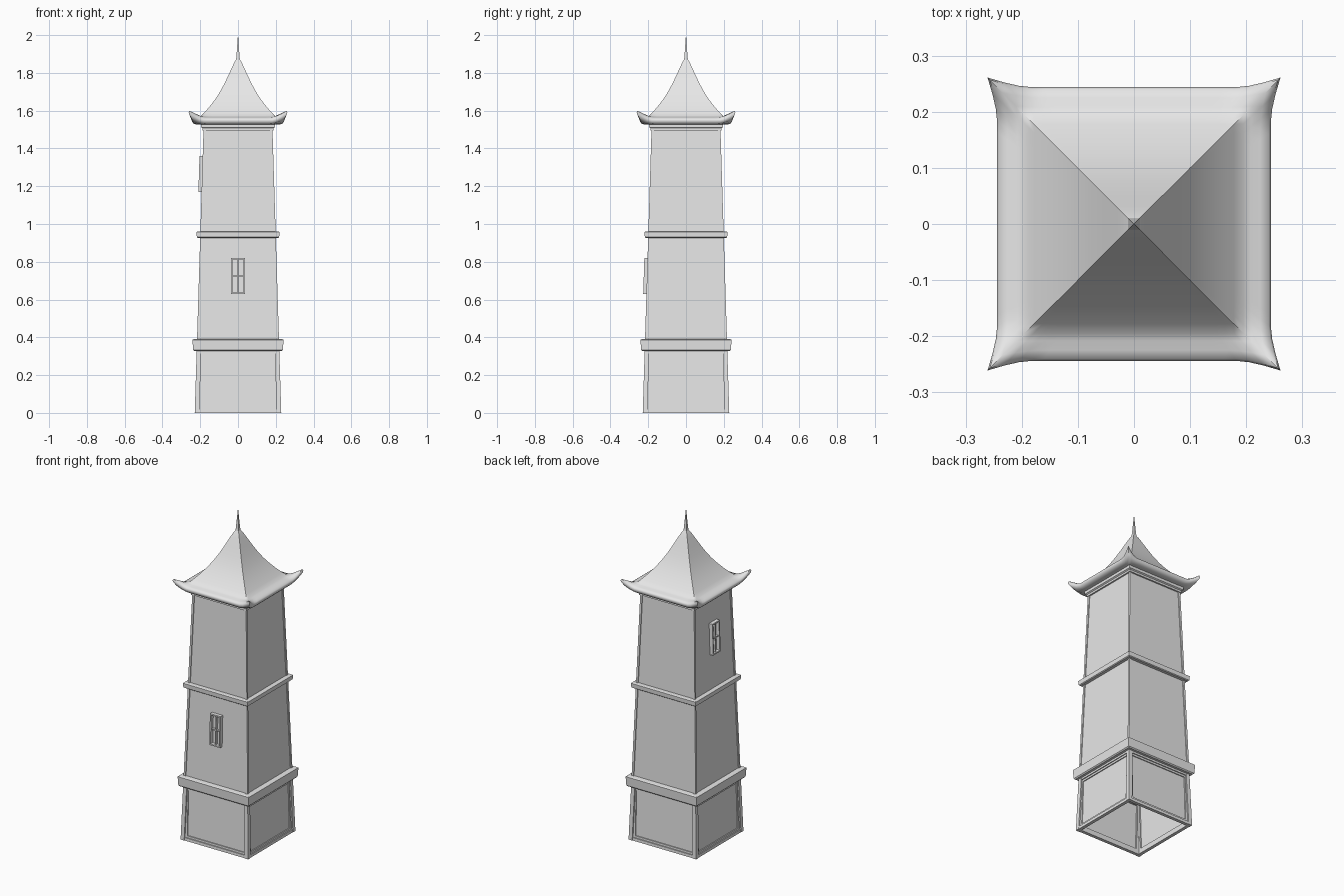
import bpy, math
from mathutils import Matrix, Vector

cube = bpy.data.objects.get("Cube")
if cube:
    bpy.data.objects.remove(cube, do_unlink=True)

grey = bpy.data.materials.new("pale grey")
grey.use_nodes = True
grey.diffuse_color = (0.8, 0.8, 0.8, 1)
grey.node_tree.nodes["Principled BSDF"].inputs["Base Color"].default_value = (0.8, 0.8, 0.8, 1)


def w(z):
    """Half width of the tapering tower at height z."""
    return 0.229 - 0.031 * z


def make(name, verts, faces):
    mesh = bpy.data.meshes.new(name)
    mesh.from_pydata(verts, [], faces)
    mesh.materials.append(grey)
    obj = bpy.data.objects.new(name, mesh)
    bpy.context.collection.objects.link(obj)
    return obj


def loft(name, rings, cap_start=True, cap_end=True):
    """Skin a stack of closed rings that run anticlockwise."""
    n = len(rings[0])
    faces = [(k * n + i, k * n + (i + 1) % n, (k + 1) * n + (i + 1) % n, (k + 1) * n + i)
             for k in range(len(rings) - 1) for i in range(n)]
    if cap_start:
        faces.append(tuple(reversed(range(n))))
    if cap_end:
        faces.append(tuple(range(n * (len(rings) - 1), n * len(rings))))
    return make(name, [p for ring in rings for p in ring], faces)


def square(h, z):
    return [(-h, -h, z), (h, -h, z), (h, h, z), (-h, h, z)]


def stack(name, profile, **caps):
    return loft(name, [square(h, z) for h, z in profile], **caps)


def on_wall(name, side, u0, u1, z0, z1, inner, outer):
    """Box lying on a sloping wall; side 0 is the front, counted anticlockwise."""
    turn = Matrix.Rotation(side * math.pi / 2, 3, 'Z')
    rings = [[turn @ Vector((u, -(w(z) + d), z)) for u, d in
              ((u0, outer), (u1, outer), (u1, inner), (u0, inner))] for z in (z0, z1)]
    return loft(name, rings)


def corner_posts(name, z0, z1, size):
    for side in range(4):
        turn = Matrix.Rotation(side * math.pi / 2, 3, 'Z')
        rings = []
        for z in (z0, z1):
            a, b = w(z), w(z) - size
            rings.append([turn @ Vector(p) for p in
                          ((-a, -a, z), (-b, -a, z), (-b, -b, z), (-a, -b, z))])
        loft(f"{name}_{side + 1}", rings)


def window(name, side, z0, z1):
    half, bar, mid = 0.036, 0.008, (z0 + z1) / 2
    for i, s in enumerate((-1, 1)):
        a, b = sorted((s * half, s * (half - bar)))
        on_wall(f"{name}_jamb_{i + 1}", side, a, b, z0, z1, -0.02, 0.017)
    for part, z in (("sill", z0), ("head", z1 - bar)):
        on_wall(f"{name}_{part}", side, -half, half, z, z + bar, -0.02, 0.017)
    on_wall(f"{name}_mullion", side, -0.003, 0.003, z0, z1, -0.02, 0.01)
    on_wall(f"{name}_crossbar", side, -half, half, mid - 0.003, mid + 0.003, -0.02, 0.01)


# Base: recessed panels, open underneath, with stepped frames
recess = 0.014
stack("base_walls", [(w(0) - recess, 0), (w(0.34) - recess, 0.34)], cap_start=False, cap_end=False)
corner_posts("base_post", 0, 0.34, 0.024)
for side in range(4):
    on_wall(f"base_bottom_rail_{side + 1}", side, -0.21, 0.21, 0, 0.018, -0.022, -0.002)
    on_wall(f"base_top_rail_{side + 1}", side, -0.21, 0.21, 0.315, 0.335, -0.022, -0.002)
    for s in (-1, 1):
        a, b = sorted((s * 0.21, s * 0.19))
        on_wall(f"base_bead_{side + 1}", side, a, b, 0.01, 0.325, -0.022, -0.008)
    for z in (0.016, 0.303):
        on_wall(f"base_rail_bead_{side + 1}", side, -0.2, 0.2, z, z + 0.014, -0.022, -0.008)

# Two upper storeys with slim corner posts
for name, z0, z1 in (("lower_storey", 0.36, 0.94), ("upper_storey", 0.95, 1.52)):
    stack(name + "_walls", [(w(z0) - 0.005, z0), (w(z1) - 0.005, z1)])
    corner_posts(name + "_post", z0, z1, 0.013)

# Horizontal bands
stack("lower_band", [(0.232, 0.327), (0.238, 0.333), (0.241, 0.387), (0.235, 0.39), (0.21, 0.392)])
stack("middle_band", [(0.213, 0.927), (0.218, 0.931), (0.22, 0.957), (0.215, 0.96)])
stack("top_band", [(0.187, 1.495), (0.187, 1.507), (0.195, 1.512), (0.195, 1.532)])

# Windows on the front and right-hand walls
window("front_window", 0, 0.63, 0.82)
window("side_window", 3, 1.17, 1.36)


# Curved roof whose eave corners sweep out and up
def eave_ring(r, z, flare):
    pts, n = [], 24
    for side in range(4):
        turn = Matrix.Rotation(side * math.pi / 2, 3, 'Z')
        for i in range(n):
            t = 2 * i / n - 1
            s = flare * max(0, (abs(t) - 0.75) / 0.25) ** 1.8
            grow = 1 + 0.07 * s
            pts.append(turn @ Vector((t * r * grow, -r * grow, z + 0.042 * s)))
    return pts


roof_profile = [(0.185, 1.53, 0), (0.215, 1.526, 0.1), (0.234, 1.53, 0.6), (0.242, 1.54, 0.95),
                (0.244, 1.55, 1), (0.24, 1.558, 1), (0.225, 1.564, 0.55), (0.208, 1.567, 0.12),
                (0.195, 1.573, 0), (0.178, 1.59, 0), (0.15, 1.622, 0), (0.124, 1.656, 0),
                (0.1, 1.692, 0), (0.075, 1.737, 0), (0.05, 1.789, 0), (0.03, 1.833, 0),
                (0.018, 1.858, 0), (0.009, 1.872, 0)]
roof = loft("roof", [eave_ring(*p) for p in roof_profile])

# Spire
stack("spire", [(0.011, 1.865), (0.009, 1.88), (0.006, 1.92), (0.0005, 2.0)])

bpy.ops.object.select_all(action='DESELECT')
roof.select_set(True)
bpy.context.view_layer.objects.active = roof
bpy.ops.object.shade_smooth_by_angle(angle=math.radians(45))
